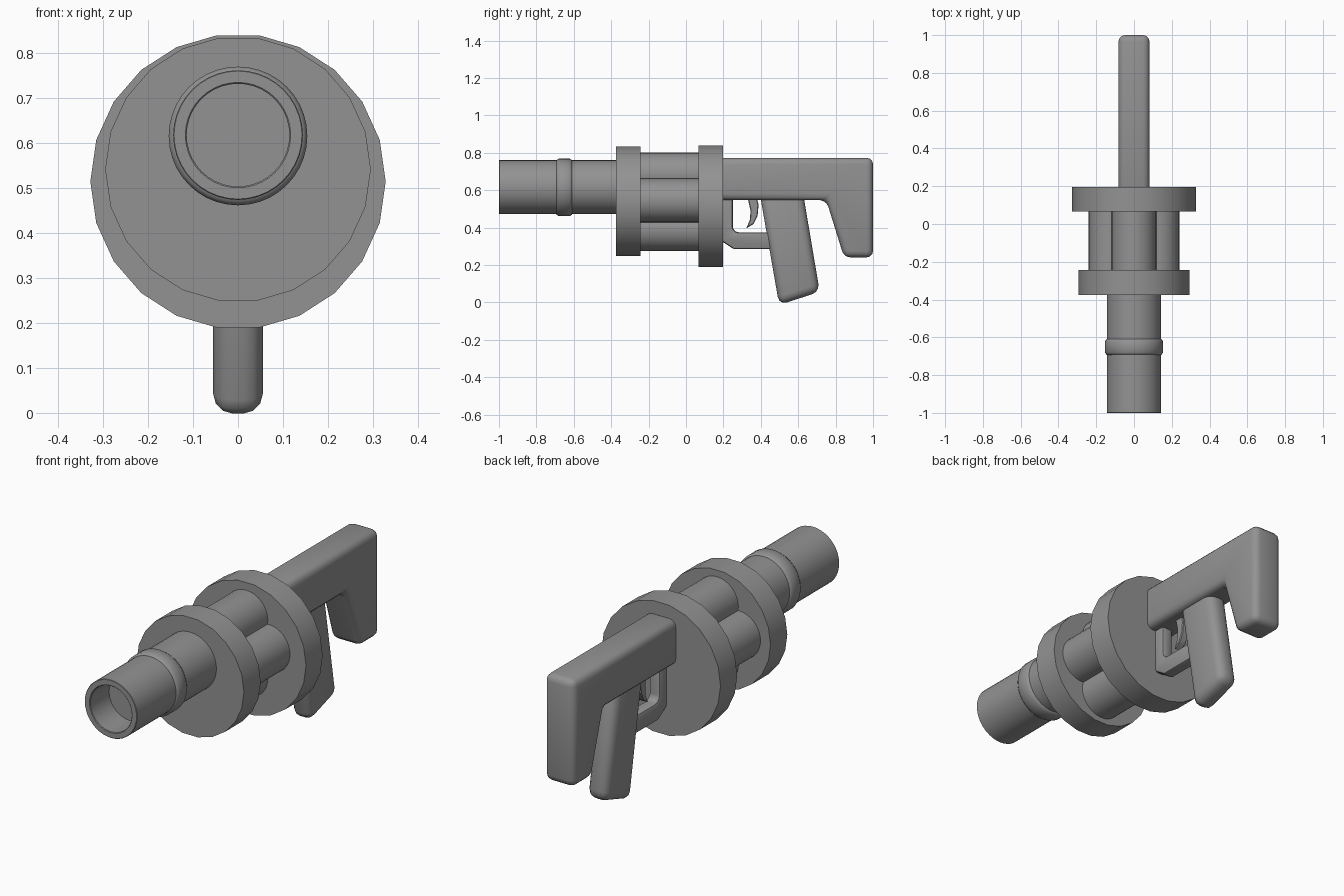
import bpy, bmesh, math

if "Cube" in bpy.data.objects:
    bpy.data.objects.remove(bpy.data.objects["Cube"])

AXIS_Z = 0.617  # barrel axis height

# Dark grey for the whole model
grey = bpy.data.materials.new("dark_grey")
grey.diffuse_color = (0.29, 0.29, 0.29, 1)
grey.use_nodes = True
grey.node_tree.nodes["Principled BSDF"].inputs["Base Color"].default_value = grey.diffuse_color


def make_object(name, bm, smooth):
    bmesh.ops.recalc_face_normals(bm, faces=bm.faces[:])
    mesh = bpy.data.meshes.new(name)
    bm.to_mesh(mesh)
    bm.free()
    mesh.materials.append(grey)
    ob = bpy.data.objects.new(name, mesh)
    bpy.context.collection.objects.link(ob)
    bpy.ops.object.select_all(action='DESELECT')
    ob.select_set(True)
    bpy.context.view_layer.objects.active = ob
    bpy.ops.object.shade_smooth_by_angle(angle=math.radians(smooth))
    return ob


def lathe(name, profile, x, z, sides, smooth=40, closed=False):
    """Turn (radius, y) points round an axis parallel to y."""
    bm = bmesh.new()
    rings = []
    for r, y in profile:
        rings.append([bm.verts.new((x + r * math.cos(2 * math.pi * i / sides), y,
                                    z + r * math.sin(2 * math.pi * i / sides)))
                      for i in range(sides)])
    pairs = list(zip(rings, rings[1:]))
    if closed:
        pairs.append((rings[-1], rings[0]))
    else:
        bm.faces.new(rings[0])
        bm.faces.new(rings[-1])
    for a, b in pairs:
        for i in range(sides):
            j = (i + 1) % sides
            bm.faces.new((a[i], a[j], b[j], b[i]))
    return make_object(name, bm, smooth)


def slab(name, outline, half_width, bevel, segments=3):
    """Extrude a (y, z) side outline across x and round its edges."""
    bm = bmesh.new()
    face = bm.faces.new([bm.verts.new((-half_width, y, z)) for y, z in outline])
    out = bmesh.ops.extrude_face_region(bm, geom=[face])
    for v in out['geom']:
        if isinstance(v, bmesh.types.BMVert):
            v.co.x = half_width
    bmesh.ops.recalc_face_normals(bm, faces=bm.faces[:])
    bmesh.ops.bevel(bm, geom=bm.edges[:], offset=bevel, segments=segments,
                    profile=0.5, affect='EDGES', clamp_overlap=True)
    return make_object(name, bm, 35)


# Barrel with a shallow bore at the muzzle
lathe("barrel", [(0.144, -0.30), (0.144, -0.998), (0.142, -1.0), (0.117, -1.0),
                 (0.114, -0.997), (0.114, -0.85)], 0, AXIS_Z, 40)

# Raised band round the barrel
lathe("barrel_band", [(0.135, -0.695), (0.146, -0.692), (0.154, -0.68), (0.154, -0.622),
                      (0.146, -0.61), (0.135, -0.607)], 0, AXIS_Z - 0.002, 40, 50, closed=True)

# Drum plates
lathe("front_plate", [(0.295, -0.375), (0.295, -0.243)], 0, 0.541, 22)
lathe("rear_plate", [(0.328, 0.066), (0.328, 0.197)], 0, 0.514, 22)

# Four chambers between the plates
for i, (x, z) in enumerate([(0, 0.683), (0.122, 0.546), (0, 0.393), (-0.122, 0.546)]):
    lathe(f"chamber_{i + 1}", [(0.118, -0.28), (0.118, 0.10)], x, z, 32)

# Shoulder stock
slab("stock", [(0.13, 0.773), (1.0, 0.773), (1.0, 0.241), (0.845, 0.241),
               (0.75, 0.547), (0.13, 0.547)], 0.082, 0.034)

# Slanted hand grip
slab("grip", [(0.388, 0.62), (0.62, 0.62), (0.715, 0.057), (0.498, -0.013)], 0.055, 0.042)

# Trigger guard
slab("trigger_guard", [(0.14, 0.60), (0.25, 0.60), (0.25, 0.395), (0.27, 0.375), (0.50, 0.375),
                       (0.50, 0.285), (0.255, 0.285), (0.195, 0.325), (0.14, 0.33)],
     0.03, 0.012, 2)

# Curved trigger
slab("trigger", [(0.325, 0.58), (0.375, 0.58), (0.388, 0.52), (0.383, 0.465), (0.362, 0.42),
                 (0.322, 0.396), (0.341, 0.44), (0.345, 0.49), (0.335, 0.535)],
     0.02, 0.004, 1)
